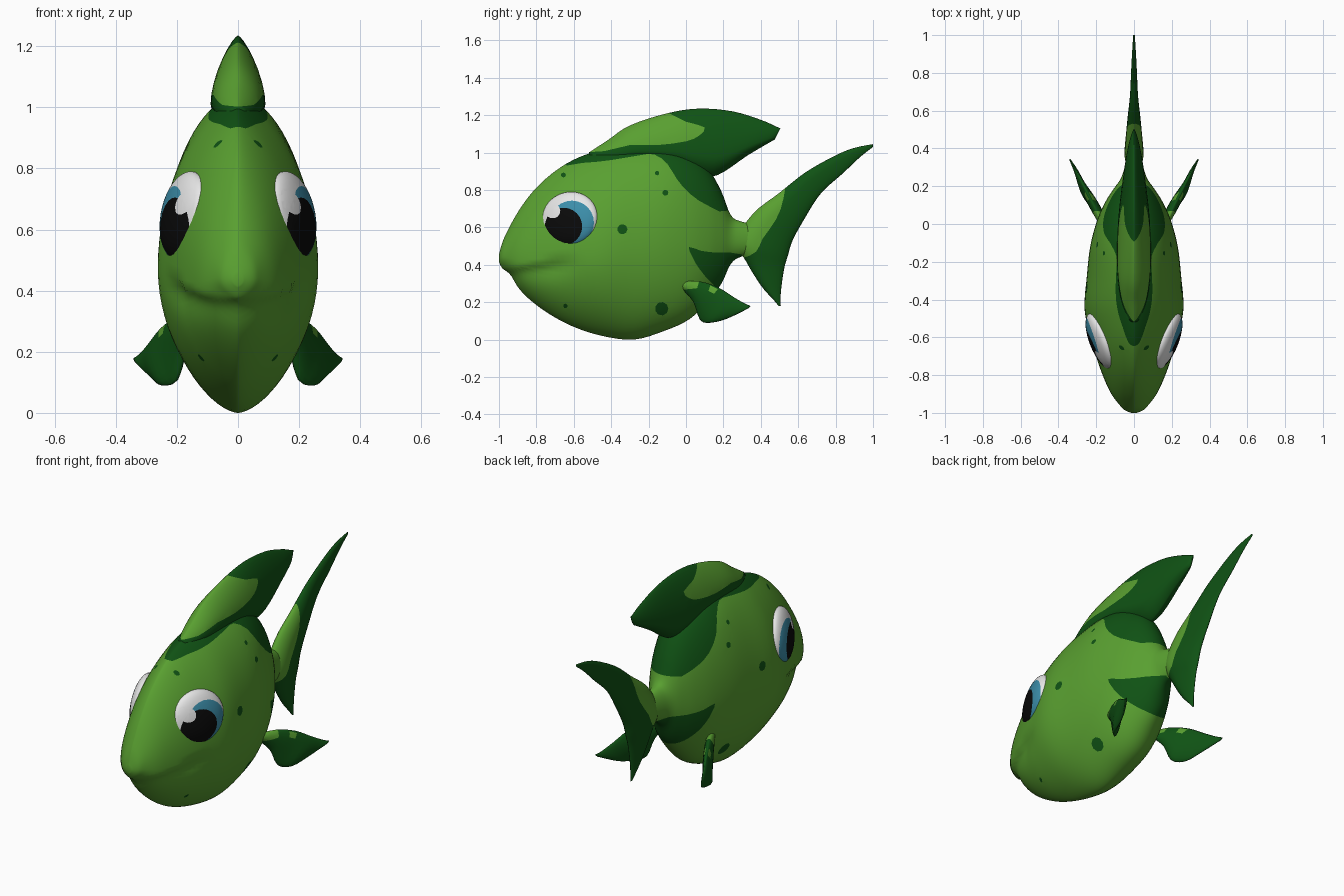
import bpy, bmesh, math
from mathutils import Vector, Matrix

if "Cube" in bpy.data.objects:
    bpy.data.objects.remove(bpy.data.objects["Cube"])


def make_material(name, colour):
    mat = bpy.data.materials.new(name)
    mat.use_nodes = True
    mat.diffuse_color = (*colour, 1)
    shader = mat.node_tree.nodes["Principled BSDF"]
    shader.inputs["Base Color"].default_value = (*colour, 1)
    shader.inputs["Roughness"].default_value = 0.8
    return mat


palette = [
    make_material("light green", (.10, .35, .03)),
    make_material("dark green", (.005, .085, .007)),
    make_material("eye white", (.8, .8, .8)),
    make_material("iris blue", (.045, .27, .40)),
    make_material("pupil black", (.003, .003, .003)),
]
LIGHT, DARK, WHITE, BLUE, BLACK = range(len(palette))


def smooth_path(points, steps, closed=False):
    """Catmull-Rom interpolation of tuples of any length."""
    pts = [Vector(p) for p in points]
    count = len(pts)
    result = []
    for i in range(count if closed else count - 1):
        if closed:
            a, b, c, d = (pts[(i + k) % count] for k in (-1, 0, 1, 2))
        else:
            a, b, c, d = (pts[min(max(i + k, 0), count - 1)] for k in (-1, 0, 1, 2))
        for s in range(steps):
            t = s / steps
            result.append(b + (c - a) * (t / 2) + (a * 2 - b * 5 + c * 4 - d) * (t * t / 2)
                          + (b * 3 - a - c * 3 + d) * (t ** 3 / 2))
    if not closed:
        result.append(pts[-1])
    return result


def loft(sections, sides, across):
    """Skin rings; each section is (edge a, widest point, edge b, half width, sharpness)."""
    bm = bmesh.new()
    across = Vector(across).normalized()
    rings = []
    for a, mid, b, width, sharp in sections:
        ring = []
        for k in range(sides):
            angle = math.tau * k / sides
            c, s = math.cos(angle), math.sin(angle)
            along = (a - mid) * c if c > 0 else (b - mid) * -c
            bulge = math.copysign(abs(s) ** sharp, s) * width
            ring.append(bm.verts.new(mid + along + across * bulge))
        rings.append(ring)
    for r, q in zip(rings, rings[1:]):
        for k in range(sides):
            n = (k + 1) % sides
            bm.faces.new((r[k], r[n], q[n], q[k]))
    bm.faces.new(rings[0])
    bm.faces.new(rings[-1])
    return bm


def fin_sections(rows, steps, middle, sharp):
    """Rows hold leading edge xyz, trailing edge xyz and half thickness."""
    for row in smooth_path(rows, steps):
        a, b = Vector(row[:3]), Vector(row[3:6])
        yield a, a.lerp(b, middle), b, row[6], sharp


def flat_rows(rows):
    return [(0, ay, az, 0, by, bz, w) for ay, az, by, bz, w in rows]


def inside(y, z, poly):
    hit = False
    for p, q in zip(poly, poly[1:] + poly[:1]):
        if (p[1] > z) != (q[1] > z) and y < p[0] + (z - p[1]) / (q[1] - p[1]) * (q[0] - p[0]):
            hit = not hit
    return hit


def paint(bm, poly, colour):
    """Cut the side-on outline into the surface, then colour the faces inside it."""
    poly = [(p[0], p[1]) for p in poly]
    for p, q in zip(poly, poly[1:] + poly[:1]):
        (y0, y1), (z0, z1) = sorted((p[0], q[0])), sorted((p[1], q[1]))
        near = []
        for f in bm.faces:
            ys = [v.co.y for v in f.verts]
            zs = [v.co.z for v in f.verts]
            if max(ys) >= y0 and min(ys) <= y1 and max(zs) >= z0 and min(zs) <= z1:
                near.append(f)
        if near:
            geom = {g for f in near for g in (f, *f.verts, *f.edges)}
            bmesh.ops.bisect_plane(bm, geom=list(geom), dist=1e-5, plane_co=(0, *p),
                                   plane_no=(0, p[1] - q[1], q[0] - p[0]))
    for f in bm.faces:
        centre = f.calc_center_median()
        if inside(centre.y, centre.z, poly):
            f.material_index = colour


def circle(y, z, radius, sides):
    return [(y + radius * math.cos(math.tau * k / sides),
             z + radius * math.sin(math.tau * k / sides)) for k in range(sides)]


def finish(bm, name):
    bmesh.ops.recalc_face_normals(bm, faces=bm.faces)
    for f in bm.faces:
        f.smooth = True
    mesh = bpy.data.meshes.new(name)
    bm.to_mesh(mesh)
    bm.free()
    for mat in palette:
        mesh.materials.append(mat)
    bpy.context.collection.objects.link(bpy.data.objects.new(name, mesh))


def mirror(bm, side):
    bmesh.ops.transform(bm, matrix=Matrix.Diagonal((side, 1, 1, 1)), verts=bm.verts)


# Body: y, top, widest height, bottom, half width
body_rows = [
    (-1, .455, .435, .415, .015), (-.985, .51, .44, .385, .05), (-.96, .57, .44, .355, .075),
    (-.9, .68, .43, .275, .12), (-.82, .79, .43, .2, .158), (-.72, .885, .44, .13, .195),
    (-.6, .962, .45, .068, .23), (-.45, 1.015, .47, .02, .262), (-.28, 1.04, .5, 0, .25),
    (-.12, 1.035, .52, .045, .232), (.02, .99, .52, .11, .195), (.12, .91, .52, .21, .15),
    (.19, .79, .53, .3, .105), (.24, .665, .53, .405, .07), (.3, .63, .53, .445, .05),
    (.42, .6, .53, .47, .02),
]
sections = []
for y, top, mid, bottom, width in smooth_path(body_rows, 4):
    sharp = 1.45 if y < -.5 else max(1, 1.45 - (y + .5))
    sections.append((Vector((0, y, top)), Vector((0, y, mid)), Vector((0, y, bottom)), width, sharp))
body = loft(sections, 72, (1, 0, 0))

# Mouth crease: tuck the surface in just under the lip line
for v in body.verts:
    reach = min(1, max(0, (-.56 - v.co.y) / .15))
    lip = .375 + .2 * max(0, v.co.y + .95)
    drop = (lip - v.co.z) / .035
    if reach and drop > 0:
        tuck = .1 * reach * drop * math.exp(1 - drop)
        v.co.x *= 1 - tuck
        v.co.y += tuck * .15

back_patch = [(-.68, .95), (-.55, .945), (-.4, .96), (-.25, .985), (-.17, .99), (-.1, .94),
              (-.05, .86), (.02, .78), (.12, .715), (.23, .69), (.3, .9), (0, 1.2), (-.5, 1.2)]
flank_patch = [(.015, .495), (.08, .475), (.16, .465), (.3, .455), (.27, .36),
               (.22, .25), (.14, .3), (.07, .38), (.035, .44)]
paint(body, smooth_path(back_patch, 2, True), DARK)
paint(body, smooth_path(flank_patch, 2, True), DARK)
for y, z, radius in ((-.655, .88, .013), (-.155, .89, .012), (-.11, .785, .016),
                     (-.34, .59, .027), (-.645, .18, .012), (-.13, .165, .036)):
    paint(body, circle(y, z, radius, 9), DARK)
finish(body, "body")

# Dorsal fin: top edge yz, bottom edge yz, half thickness
dorsal_rows = [
    (-.52, 1, -.5, .95, .03), (-.42, 1.065, -.38, .95, .07), (-.3, 1.145, -.22, .95, .088),
    (-.1, 1.21, -.05, .92, .088), (.07, 1.235, .06, .88, .08), (.25, 1.22, .17, .88, .065),
    (.4, 1.175, .33, .985, .042), (.48, 1.14, .44, 1.05, .02), (.505, 1.13, .475, 1.07, .006),
]
dorsal = loft(fin_sections(flat_rows(dorsal_rows), 4, .7, 1.5), 32, (1, 0, 0))
for f in dorsal.faces:
    f.material_index = DARK
crest = [(-.55, 1), (-.3, 1.04), (-.15, 1.04), (0, 1.06), (.07, 1.09), (.1, 1.135),
         (0, 1.165), (-.1, 1.215), (-.2, 1.25), (-.5, 1.2)]
paint(dorsal, smooth_path(crest, 2, True), LIGHT)
finish(dorsal, "dorsal_fin")

# Tail fin: leading edge yz, trailing edge yz, half thickness
tail_rows = [
    (1, 1.045, 1, 1.03, .004), (.9, 1.025, .93, .975, .01), (.8, .985, .84, .89, .015),
    (.64, .895, .72, .78, .022), (.5, .785, .63, .64, .035), (.36, .675, .57, .53, .045),
    (.27, .53, .545, .45, .05), (.32, .42, .525, .38, .035), (.4, .29, .51, .28, .02),
    (.47, .21, .505, .21, .01), (.495, .18, .507, .18, .004),
]
tail = loft(fin_sections(flat_rows(tail_rows), 4, .35, 1.3), 28, (1, 0, 0))
for f in tail.faces:
    f.material_index = DARK
tail_root = [(.2, .75), (.5, .84), (.52, .75), (.48, .64), (.41, .54),
             (.375, .47), (.3, .435), (.2, .42)]
paint(tail, smooth_path(tail_root, 2, True), LIGHT)
finish(tail, "tail_fin")

# Pectoral fins: upper edge xyz, lower edge xyz, half thickness
pectoral_rows = [
    (.15, -.03, .31, .14, -.02, .27, .02), (.2, .07, .312, .175, .04, .2, .026),
    (.25, .17, .28, .2, .075, .105, .026), (.29, .25, .23, .25, .13, .09, .02),
    (.32, .31, .195, .28, .22, .112, .012), (.34, .345, .18, .335, .33, .165, .004),
]
for side, label in ((1, "left"), (-1, "right")):
    fin = loft(fin_sections(pectoral_rows, 3, .5, 1.2), 20, (.9, -.43, 0))
    for f in fin.faces:
        f.material_index = DARK
    paint(fin, [(-.05, .33), (.075, .33), (.06, .275), (.02, .27), (-.05, .265)], LIGHT)
    paint(fin, [(.12, .26), (.15, .245), (.17, .27), (.13, .29)], LIGHT)
    mirror(fin, side)
    finish(fin, label + "_pectoral_fin")

    # Eyes: flattened balls with iris, pupil and highlight cut into the surface
    eye = bmesh.new()
    turn = Matrix.Rotation(math.radians(-22), 4, "Z") @ Matrix.Rotation(math.radians(-10), 4, "Y")
    place = Matrix.Translation((.175, -.622, .645)) @ turn @ Matrix.Diagonal((.055, .16, .147, 1))
    bmesh.ops.create_uvsphere(eye, u_segments=36, v_segments=20, radius=1, matrix=place)
    for f in eye.faces:
        f.material_index = WHITE
    paint(eye, circle(-.61, .625, .118, 24), BLUE)
    paint(eye, circle(-.655, .605, .1, 24), BLACK)
    paint(eye, circle(-.712, .688, .04, 14), WHITE)
    mirror(eye, side)
    finish(eye, label + "_eye")
